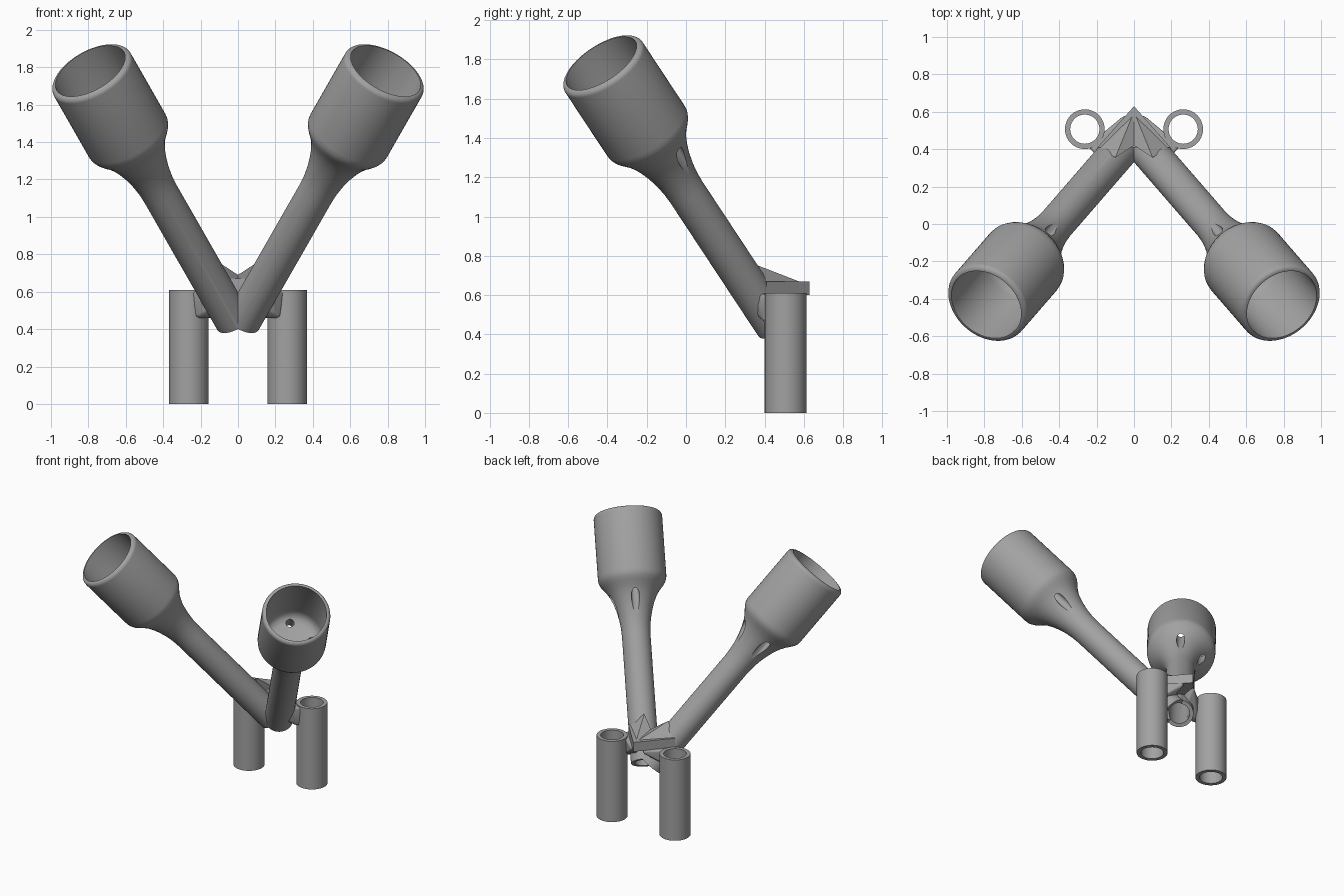
import bpy, bmesh, math
from mathutils import Vector, Matrix

if "Cube" in bpy.data.objects:
    bpy.data.objects.remove(bpy.data.objects["Cube"])

grey = bpy.data.materials.new("plain grey")
grey.diffuse_color = (0.36, 0.36, 0.36, 1)
grey.use_nodes = True
grey.node_tree.nodes["Principled BSDF"].inputs["Base Color"].default_value = grey.diffuse_color

# Arm frame: rim centre, axis towards the rim, sideways and uphill directions
RIM = Vector((0.79, -0.431, 1.78))
AXIS = Vector((0.431, -0.497, 0.753)).normalized()
SIDE = Vector((0.756, 0.656, 0)).normalized()
UP = AXIS.cross(SIDE).normalized()
if UP.z < 0:
    UP = -UP
FRAME = Matrix.Translation(RIM) @ Vector((0, 0, 1)).rotation_difference(AXIS).to_matrix().to_4x4()
LENGTH = 1.775


def make(name, bm):
    bmesh.ops.recalc_face_normals(bm, faces=bm.faces)
    mesh = bpy.data.meshes.new(name)
    bm.to_mesh(mesh)
    bm.free()
    mesh.materials.append(grey)
    ob = bpy.data.objects.new(name, mesh)
    bpy.context.collection.objects.link(ob)
    return ob


def lathe(name, profile, matrix, steps=64):
    """Spin (radius, height) points about z."""
    bm = bmesh.new()
    vs = [bm.verts.new((r, 0, z)) for r, z in profile]
    es = [bm.edges.new((a, b)) for a, b in zip(vs, vs[1:])]
    if profile[0][0] > 0 and profile[-1][0] > 0:
        es.append(bm.edges.new((vs[-1], vs[0])))
    bmesh.ops.spin(bm, geom=vs + es, cent=(0, 0, 0), axis=(0, 0, 1),
                   angle=math.tau, steps=steps)
    bmesh.ops.remove_doubles(bm, verts=bm.verts, dist=1e-4)
    bm.transform(matrix)
    return make(name, bm)


def hull(name, points):
    bm = bmesh.new()
    for p in points:
        bm.verts.new(p)
    bmesh.ops.convex_hull(bm, input=bm.verts)
    bmesh.ops.dissolve_limit(bm, angle_limit=0.01, verts=bm.verts, edges=bm.edges)
    return make(name, bm)


def rod(name, radius, start, end, offset=Vector()):
    """Helper cutter along the arm axis."""
    m = Matrix.Translation(offset) @ FRAME
    ob = lathe(name, [(0, -end), (radius, -end), (radius, -start), (0, -start)], m, 32)
    ob.hide_render = True
    return ob


def finish(ob, cutters=(), bevel=0.0):
    """Cut, mirror to the other side, then shade."""
    if bevel:
        b = ob.modifiers.new("soft edges", 'BEVEL')
        b.width, b.segments = bevel, 3
    for c in cutters:
        m = ob.modifiers.new("cut", 'BOOLEAN')
        m.object, m.operation, m.solver = c, 'DIFFERENCE', 'EXACT'
    m = ob.modifiers.new("mirror", 'MIRROR')
    m.use_bisect_axis[0] = True
    bpy.ops.object.select_all(action='DESELECT')
    ob.select_set(True)
    bpy.context.view_layer.objects.active = ob
    bpy.ops.object.convert(target='MESH')
    bpy.ops.object.shade_smooth_by_angle(angle=math.radians(32))


# Cup with rounded rim, flared neck and hollow stem
R, r = 0.235, 0.098
rim = [(R - 0.028 + 0.028 * math.sin(a), -0.028 + 0.028 * math.cos(a))
       for a in (math.pi / 2 * i / 6 for i in range(7))]
neck = [(R, -0.45), (0.233, -0.475), (0.224, -0.497), (0.208, -0.52), (0.185, -0.548),
        (0.162, -0.585), (0.142, -0.63), (0.124, -0.685), (0.109, -0.75), (0.101, -0.81),
        (r, -0.87)]
stem = [(r, -LENGTH), (0.072, -LENGTH), (0.072, -0.75), (0, -0.75)]
inside = [(0, -0.48), (0.14, -0.48), (0.175, -0.47), (0.198, -0.445), (0.207, -0.41)]
arm = lathe("cup_arm", inside + rim + neck + stem, FRAME)

# Drain holes parallel to the arm, and the stem bore
holes = [rod("drain_cutter", 0.028, 0.4, 0.95, d * 0.14) for d in (SIDE, UP)]
bore = rod("bore_cutter", 0.072, 0.8, LENGTH + 0.3)
finish(arm, holes)

# Mounting tubes
finish(lathe("mounting_tube", [(0.078, 0), (0.106, 0), (0.106, 0.61), (0.078, 0.61)],
             Matrix.Translation((0.263, 0.507, 0))))

# Chevron plate at the back and the sloping gusset above it
plate = hull("chevron_plate", [(x, y, z) for z in (0.6, 0.67)
                               for x, y in ((0, 0.63), (0.195, 0.41), (0, 0.41), (-0.195, 0.41))])
finish(plate, [bore])
gusset = hull("gusset", [(0, 0.5, 0.66), (0, 0.6, 0.66), (0, 0.42, 0.69), (0.1, 0.355, 0.755),
                         (0.185, 0.41, 0.665), (0.1, 0.4, 0.6), (0, 0.45, 0.6)])
finish(gusset, [bore])

# Lugs that tie the stems to the mounting tubes
tube_bore = lathe("tube_cutter", [(0, -0.1), (0.09, -0.1), (0.09, 0.8), (0, 0.8)],
                  Matrix.Translation((0.263, 0.507, 0)))
tube_bore.hide_render = True
lug = hull("lug", [(0.03, 0.60, 0.6), (0.2, 0.46, 0.6), (0.245, 0.41, 0.6), (0.18, 0.345, 0.61),
                   (0.06, 0.42, 0.6), (0.08, 0.42, 0.46), (0.16, 0.36, 0.5), (0.225, 0.40, 0.46),
                   (0.2, 0.45, 0.46)])
finish(lug, [bore, tube_bore], 0.012)

for c in holes + [bore, tube_bore]:
    bpy.data.objects.remove(c)
